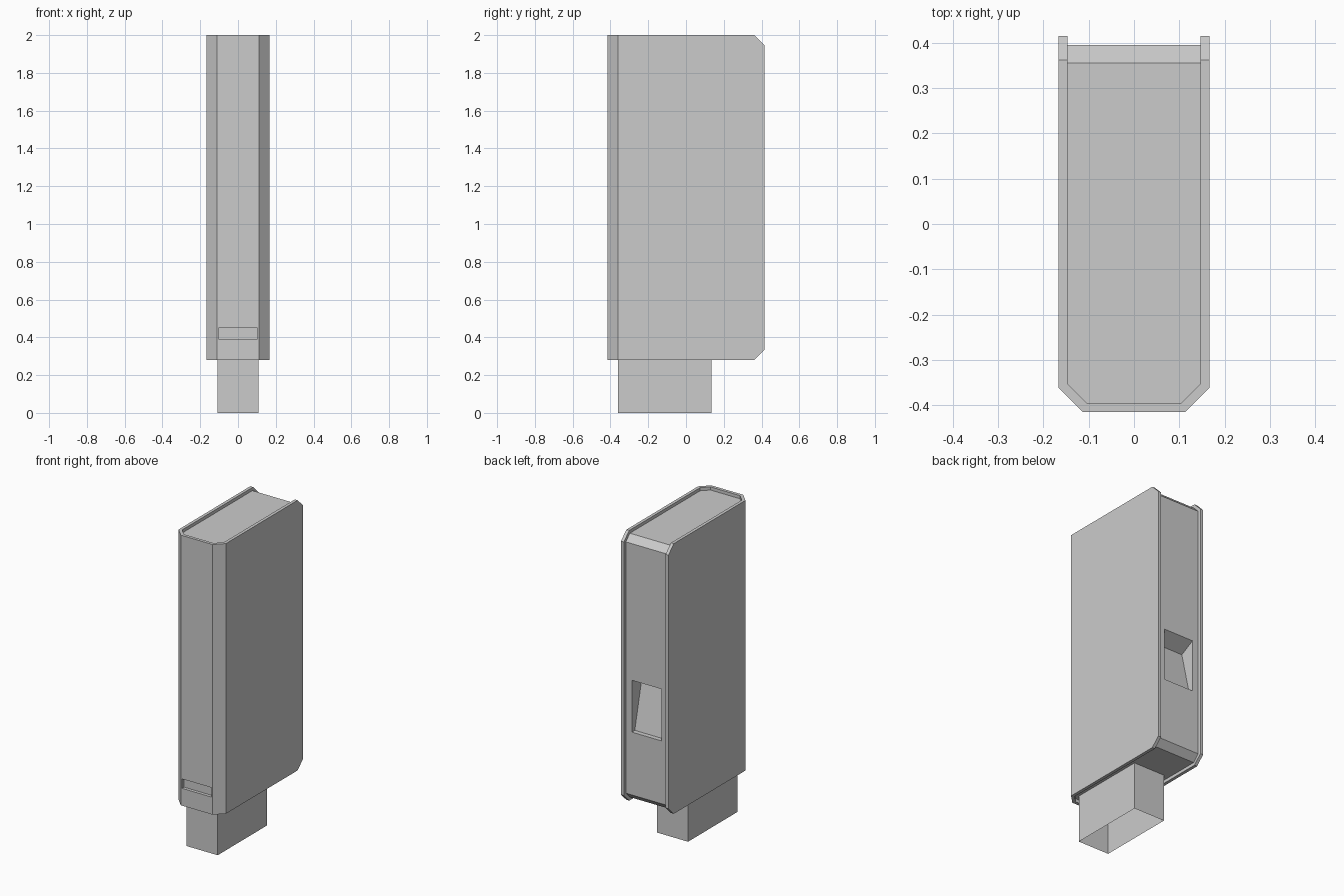
import bpy, bmesh

if "Cube" in bpy.data.objects:
    bpy.data.objects.remove(bpy.data.objects["Cube"])


def prism(name, profile, lo, hi, axis="z", chamfer=0, open_ends=False):
    """Extrude a closed 2D profile along z (xy points) or along x (yz points)."""
    def place(p, t):
        return (p[0], p[1], t) if axis == "z" else (t, p[0], p[1])
    bm = bmesh.new()
    a = [bm.verts.new(place(p, lo)) for p in profile]
    b = [bm.verts.new(place(p, hi)) for p in profile]
    n = len(profile)
    for i in range(n):
        j = (i + 1) % n
        bm.faces.new((a[i], a[j], b[j], b[i]))
    if not open_ends:
        bm.faces.new(a[::-1])
        bm.faces.new(b)
    bmesh.ops.recalc_face_normals(bm, faces=bm.faces)
    if chamfer:
        # cut the rear top and bottom corners
        back = max(v.co.y for v in bm.verts)
        rear = [e for e in bm.edges
                if all(abs(v.co.y - back) < 1e-5 for v in e.verts)
                and abs(e.verts[0].co.z - e.verts[1].co.z) < 1e-5]
        bmesh.ops.bevel(bm, geom=rear, offset=chamfer, offset_type="OFFSET",
                        segments=1, profile=0.5, affect="EDGES")
    me = bpy.data.meshes.new(name)
    bm.to_mesh(me)
    bm.free()
    ob = bpy.data.objects.new(name, me)
    bpy.context.collection.objects.link(ob)
    return ob


def cut(target, cutter):
    cutter.hide_render = True
    cutter.hide_viewport = True
    m = target.modifiers.new("cut", "BOOLEAN")
    m.operation = "DIFFERENCE"
    m.solver = "EXACT"
    m.object = cutter


def mirrored(half):
    """Complete a left-half outline by mirroring it in x."""
    return half + [(-x, y) for x, y in reversed(half)]


# U-shaped outer shell wrapping the sides and front
outer = [(-0.167, 0.415), (-0.167, -0.36), (-0.112, -0.415)]
inner = [(0.104, -0.395), (0.147, -0.352), (0.147, 0.415)]
shell_profile = mirrored(outer) + inner[::-1] + [(-x, y) for x, y in inner]
shell = prism("outer_shell", shell_profile, 0.28, 2.0, chamfer=0.053)

# Slot through the front of the shell
slot = prism("slot_cutter", [(-0.5, 0.39), (-0.393, 0.39), (-0.393, 0.45), (-0.5, 0.45)],
             -0.104, 0.104, axis="x")
cut(shell, slot)

# Recessed inner body
body = prism("inner_body",
             mirrored([(-0.147, 0.395), (-0.147, -0.352), (-0.104, -0.395)]),
             0.30, 1.98, chamfer=0.04)

# Sloped pocket in the back of the body
pocket = prism("pocket_cutter",
               [(0.5, 0.74), (0.365, 0.74), (0.30, 1.02), (0.395, 1.07), (0.5, 1.07)],
               -0.105, 0.105, axis="x")
cut(body, pocket)

# Hollow pedestal, open underneath
prism("pedestal", [(-0.109, -0.36), (0.109, -0.36), (0.109, 0.135), (-0.109, 0.135)],
      0.0, 0.30, open_ends=True)
